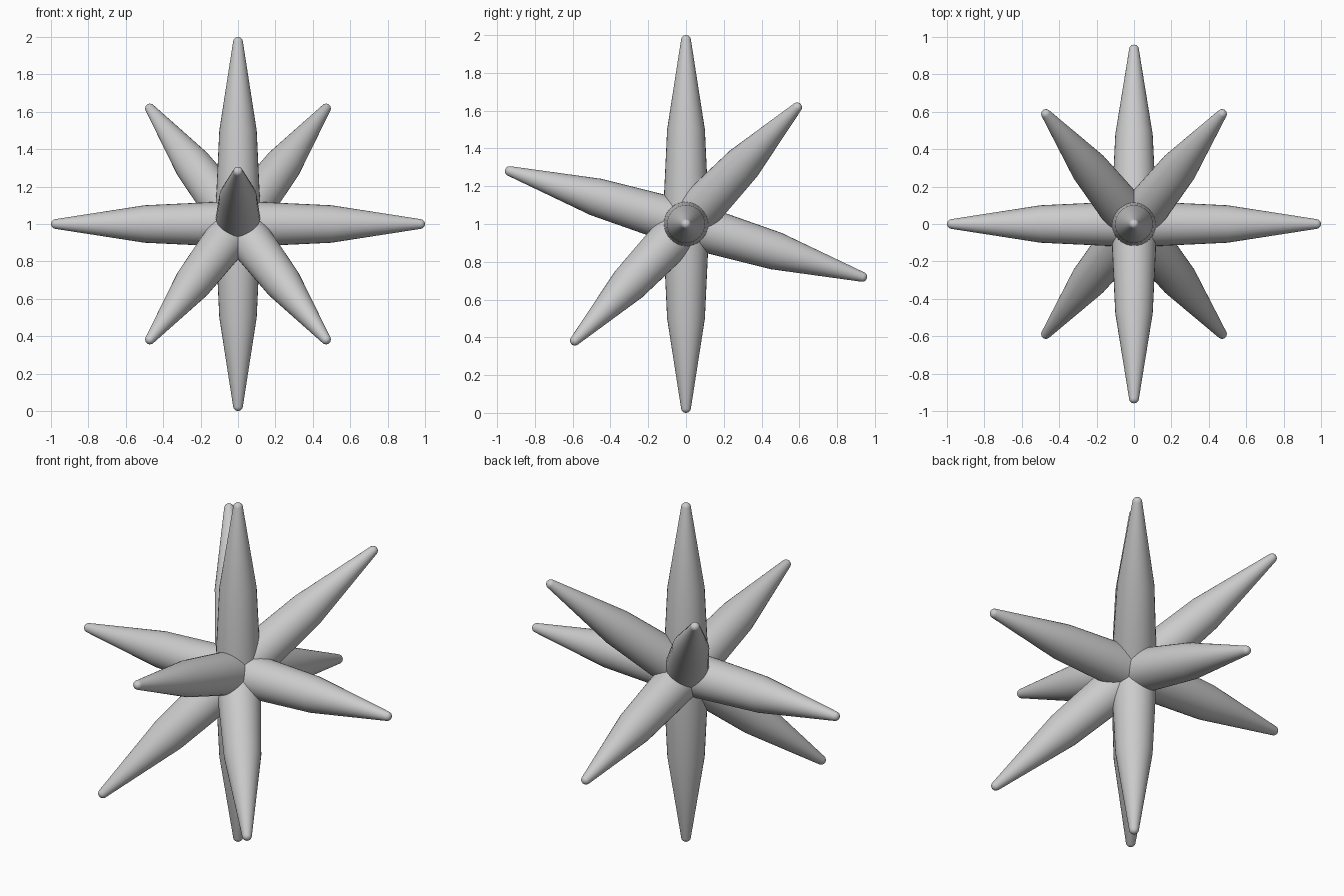
import bpy, bmesh, math
from mathutils import Vector

cube = bpy.data.objects.get("Cube")
if cube:
    bpy.data.objects.remove(cube, do_unlink=True)

grey = bpy.data.materials.new("light grey")
grey.use_nodes = True
colour = (0.6, 0.6, 0.6, 1)
grey.diffuse_color = colour
grey.node_tree.nodes["Principled BSDF"].inputs["Base Color"].default_value = colour

CENTRE = Vector((0, 0, 1))
SIDES = 32
TIP = 0.026

# Spike outline: (distance from centre, radius), ending in a rounded tip
profile = [(0, 0.12), (0.14, 0.117), (0.5, 0.1)]
for i in range(5):
    a = math.radians(8 + 18 * i)
    profile.append((1 - TIP + TIP * math.sin(a), TIP * math.cos(a)))


def spike(name, direction):
    """Revolve the outline and point it along the direction."""
    bm = bmesh.new()
    rings = []
    for h, r in profile:
        rings.append([bm.verts.new((r * math.cos(math.tau * k / SIDES),
                                    r * math.sin(math.tau * k / SIDES), h))
                      for k in range(SIDES)])
    for low, high in zip(rings, rings[1:]):
        for k in range(SIDES):
            n = (k + 1) % SIDES
            bm.faces.new((low[k], low[n], high[n], high[k]))
    bm.faces.new(rings[-1])
    bm.faces.new(rings[0][::-1])
    mesh = bpy.data.meshes.new(name)
    bm.to_mesh(mesh)
    bm.free()
    mesh.materials.append(grey)
    obj = bpy.data.objects.new(name, mesh)
    bpy.context.collection.objects.link(obj)
    obj.location = CENTRE
    obj.rotation_euler = Vector(direction).to_track_quat("Z", "Y").to_euler()
    bpy.ops.object.select_all(action="DESELECT")
    obj.select_set(True)
    bpy.context.view_layer.objects.active = obj
    bpy.ops.object.shade_smooth_by_angle(angle=math.radians(40))


# Upright and tilted front and back spikes
spike("top_spike", (0, 0, 1))
spike("bottom_spike", (0, 0, -1))
spike("front_spike", (0, -0.95, 0.285))
spike("back_spike", (0, 0.95, -0.285))

# Side spikes and diagonals, mirrored left and right
for side, s in (("left", 1), ("right", -1)):
    spike(side + "_spike", (s, 0, 0))
    spike(side + "_upper_back_spike", (s * 0.48, 0.6, 0.63))
    spike(side + "_lower_front_spike", (s * 0.48, -0.6, -0.63))
